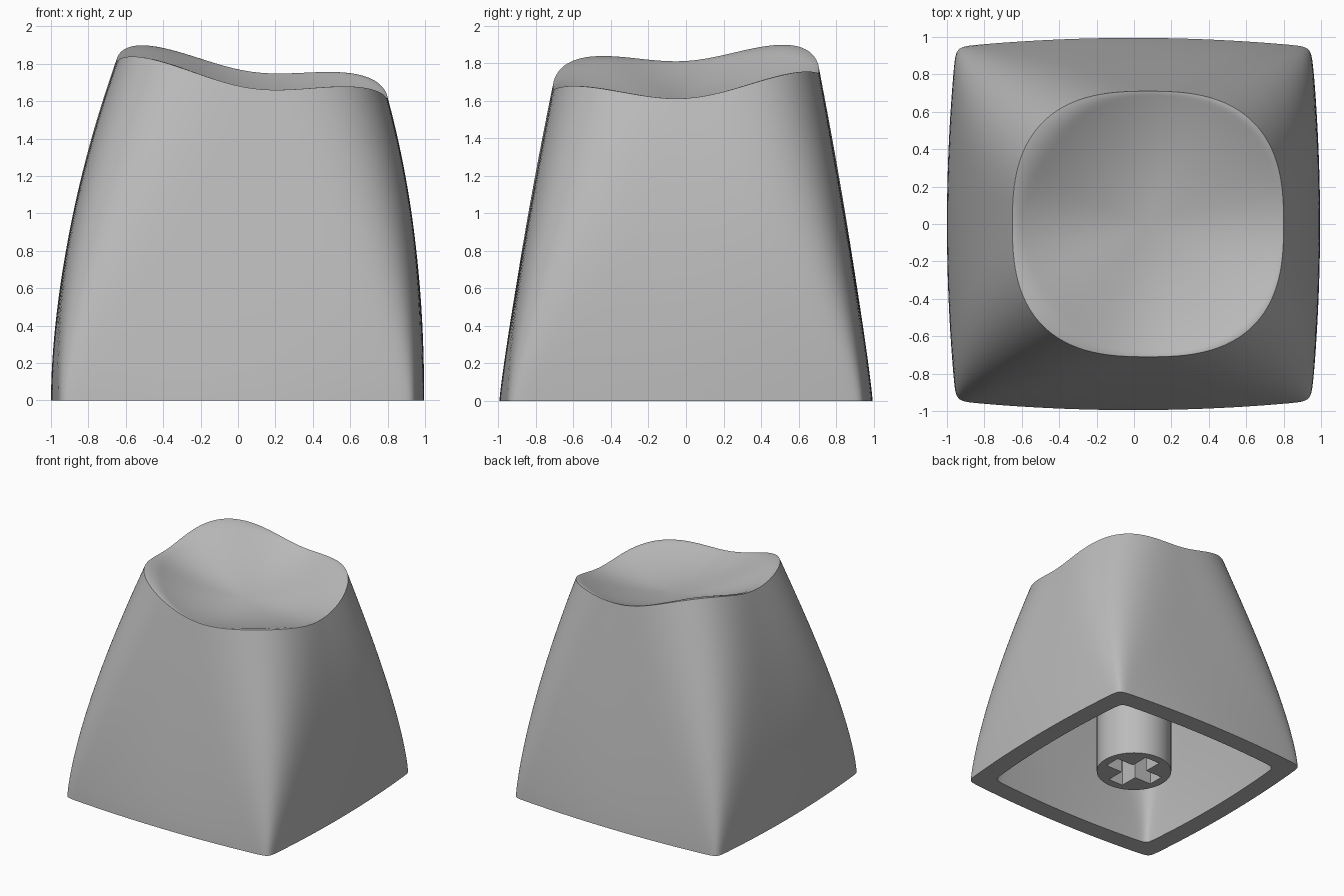
import bpy
import bmesh
from math import sin, cos, pi, tau, atan2

cube = bpy.data.objects.get("Cube")
if cube:
    bpy.data.objects.remove(cube, do_unlink=True)

GREY = bpy.data.materials.new("matte_grey")
GREY.use_nodes = True
GREY.diffuse_color = (0.5, 0.5, 0.5, 1)
GREY.node_tree.nodes["Principled BSDF"].inputs["Base Color"].default_value = (0.5, 0.5, 0.5, 1)

SEGMENTS = 160
WALL = 0.16
TOP_X = 0.075


def finish(name, bm):
    """Turn a bmesh into a grey object."""
    bmesh.ops.recalc_face_normals(bm, faces=bm.faces)
    mesh = bpy.data.meshes.new(name)
    bm.to_mesh(mesh)
    bm.free()
    mesh.materials.append(GREY)
    obj = bpy.data.objects.new(name, mesh)
    bpy.context.collection.objects.link(obj)
    return obj


def smooth(obj):
    bpy.ops.object.select_all(action="DESELECT")
    obj.select_set(True)
    bpy.context.view_layer.objects.active = obj
    bpy.ops.object.shade_smooth_by_angle(angle=pi / 6)


def tilt(x, y):
    """Slope of the top, high at the back right corner."""
    return -0.137 * (x - TOP_X) + 0.062 * y


def rim_offset(a):
    """The rim rises at its four corners."""
    return 1.75 - 0.037 * cos(4 * a)


def section(a, s, inset=0.0):
    """Point of the cap's outline at direction a, s from base 0 to rim 1."""
    n = 1 / (0.025 + 0.35 * s ** 1.25)
    c, d = cos(a), sin(a)
    r = (abs(c) ** n + abs(d) ** n) ** (-1 / n)
    px, py = r * c, r * d
    bulge = 0.048 * (1 - s)
    px, py = px * (1 - bulge * py * py), py * (1 - bulge * px * px)
    left = -1 + 0.35 * s ** 1.8 + inset
    right = 0.995 - 0.195 * s ** 2.2 - inset
    depth = 0.995 - 0.285 * s ** 1.15 - inset
    x = (left + right) / 2 + px * (right - left) / 2
    return x, py * depth


def wall_point(a, s, inset=0.0):
    x, y = section(a, s, inset)
    rx, ry = section(a, 1)
    return x, y, s * (rim_offset(a) + tilt(rx, ry))


def dish_point(a, u):
    """Point of the scooped top, u from centre 0 to rim 1."""
    rx, ry = section(a, 1)
    x, y = TOP_X + (rx - TOP_X) * u, ry * u
    corner = (1 - cos(4 * a)) / 2
    lip = 0.02 + 0.03 * corner + max(0, -cos(a)) * (0.05 + 0.1 * corner)
    if u < 1 - lip:
        f = u * u / (1 - lip)
    else:
        f = 1 - (1 - u) ** 2 / lip
    bottom = 1.585
    return x, y, bottom + (rim_offset(a) - bottom) * f + tilt(x, y)


# Cap shell: cavity, bottom edge, outer walls and dish as one loft
steps = [tau * i / SEGMENTS for i in range(SEGMENTS)]
angles = [t + 0.2 * sin(4 * t) for t in steps]
rings = []
for i in range(16, -1, -1):
    rings.append([wall_point(a, 0.78 * i / 16, WALL) for a in angles])
for i in range(33):
    rings.append([wall_point(a, i / 32) for a in angles])
for i in range(1, 28):
    u = 1 - (i / 28) ** 1.5
    rings.append([dish_point(a, u) for a in angles])

bm = bmesh.new()
loops = [[bm.verts.new(p) for p in ring] for ring in rings]
for low, high in zip(loops, loops[1:]):
    for i in range(SEGMENTS):
        j = (i + 1) % SEGMENTS
        bm.faces.new((low[i], low[j], high[j], high[i]))
for loop, centre in ((loops[0], (0.04, 0, 1.4)), (loops[-1], (TOP_X, 0, 1.585))):
    hub = bm.verts.new(centre)
    for i in range(SEGMENTS):
        bm.faces.new((loop[i], loop[(i + 1) % SEGMENTS], hub))
smooth(finish("cap_shell", bm))

# Stem: round post with a cross-shaped socket in its lower end
RADIUS, ARM, HALF = 0.3, 0.23, 0.07
LOW, SOCKET, HIGH = 0.02, 0.45, 1.44
cross = []
for k in range(4):
    for x, y in ((ARM, -HALF), (ARM, HALF), (HALF, HALF)):
        for _ in range(k):
            x, y = -y, x
        cross.append((x, y))

bm = bmesh.new()
circle = [(RADIUS * cos(tau * i / 64), RADIUS * sin(tau * i / 64)) for i in range(64)]


def add_loop(points, z):
    return [bm.verts.new((x, y, z)) for x, y in points]


def bridge(low, high):
    for i in range(len(low)):
        j = (i + 1) % len(low)
        bm.faces.new((low[i], low[j], high[j], high[i]))


def edges_of(loop):
    return [bm.edges.get((v, loop[i - 1])) for i, v in enumerate(loop)]


post_low, post_high = add_loop(circle, LOW), add_loop(circle, HIGH)
slot_low, slot_high = add_loop(cross, LOW), add_loop(cross, SOCKET)
bridge(post_low, post_high)
bridge(slot_low, slot_high)
bm.faces.new(post_high)
bm.faces.new(slot_high)
bmesh.ops.triangle_fill(bm, use_beauty=True, use_dissolve=False,
                        edges=edges_of(post_low) + edges_of(slot_low))
smooth(finish("stem", bm))
